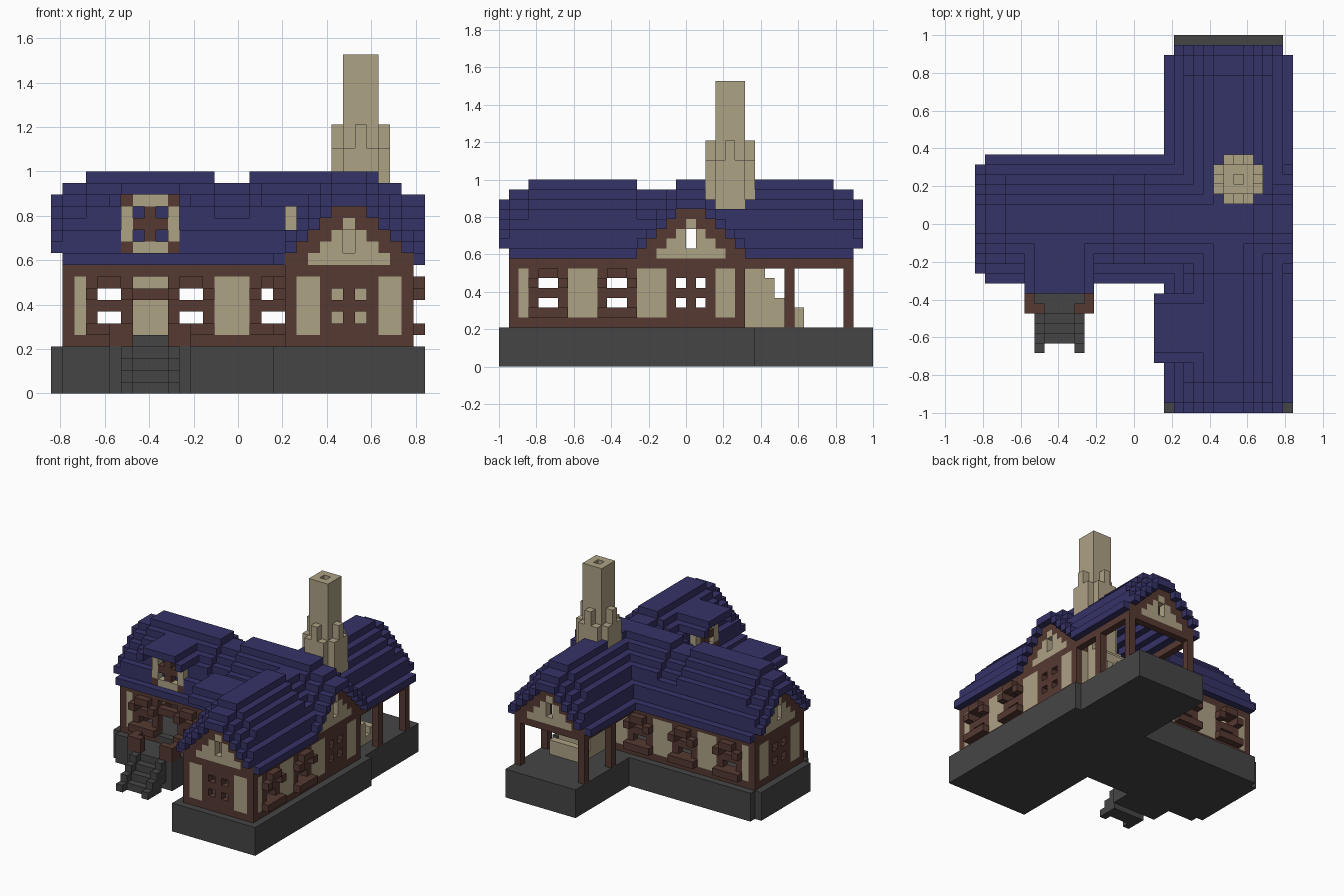
import bpy, bmesh, math
from mathutils import Vector

if "Cube" in bpy.data.objects:
    bpy.data.objects.remove(bpy.data.objects["Cube"])

UNIT = 1 / 19
grid = {}  # block position -> part name


def put(part, x, y, z):
    """Fill a box of blocks; each range is (start, end). A part of None removes blocks."""
    for i in range(*x):
        for j in range(*y):
            for k in range(*z):
                if part:
                    grid[i, j, k] = part
                else:
                    grid.pop((i, j, k), None)


def side(along_x, pos, out):
    """Return a filler for a wall plane: t runs along the wall, d points outwards."""
    def fill(part, t, z, d=(0, 1)):
        for n in range(*d):
            p = pos + out * n
            if along_x:
                put(part, t, (p, p + 1), z)
            else:
                put(part, (p, p + 1), t, z)
    return fill


# Roof: two crossing stepped vaults, thicker in the swollen parts
def under(j):
    return 11 + min(j, 12 - j, 5)


def main_level(y):
    if y in (-19, 17):
        return 0
    return 1 if y < -16 or -5 <= y < -1 or y > 14 else 2


def cross_level(x):
    if x in (-16, 14, 15):
        return 0
    return 1 if x < -13 or -2 <= x < 1 or x > 11 else 2


def vault(place, start, end, level):
    for u in range(start, end):
        k = level(u)
        for j in range(13):
            i = min(j, 12 - j)
            if i or k:
                top = 12 + min(i, 5) + min(k, i)
                place("roof", u, j, under(j), top)


def hollow(place, start, end):
    for u in range(start, end):
        for j in range(1, 12):
            place(None, u, j, 11, under(j))


def main_place(part, u, j, low, top):
    put(part, (3 + j, 4 + j), (u, u + 1), (low, top))


def cross_place(part, u, j, low, top):
    put(part, (u, u + 1), (j - 6, j - 5), (low, top))


vault(main_place, -19, 18, main_level)
vault(cross_place, -16, 16, cross_level)
hollow(main_place, -18, 17)
hollow(cross_place, -15, 16)


# Gables: timber edge, plaster infill, narrow slot
def gable(place, u):
    for j in range(1, 12):
        place("timber_walls", u, j, 11, under(j))
        place("plaster_panels", u, j, 11, max(11, under(j) - 2))
    place("plaster_panels", u, 6, 11, 15)
    place(None, u, 6, 12, 14)


for u in (-18, 16):
    gable(main_place, u)
for u in (-15, 14):
    gable(cross_place, u)


# Walls
def wall(fill, a, b, panels, windows):
    fill("timber_walls", (a, b), (4, 11))
    for p in panels:
        fill("plaster_panels", p, (5, 10))
    for s, e in windows:
        for z in (6, 8):
            fill(None, (s, e), (z, z + 1))
        if e - s > 1:
            fill("window_frames", (s - 1, e + 1), (5, 6), (1, 2))
            fill("window_frames", (s, e), (9, 10), (1, 2))
            for t in (s - 1, e):
                fill("window_frames", (t, t + 1), (8, 9), (1, 2))


def end_wall(fill, a):
    wall(fill, a, a + 11, [(a + 1, a + 3), (a + 8, a + 10)],
         [(a + 4, a + 5), (a + 6, a + 7)])


front_panels = [(-17, -16), (-12, -9)]
front_windows = [(-15, -13), (-8, -6)]
wing_panels = [(-14, -13), (-2, 1)]
wing_windows = [(-12, -10), (-5, -3), (2, 4)]
wall(side(False, 14, 1), -18, 6, front_panels + [(-5, -2), (3, 5)],
     front_windows + [(-1, 0), (1, 2)])
wall(side(True, -5, -1), -15, 5, wing_panels, wing_windows)
wall(side(True, 5, 1), -15, 5, wing_panels + [(-9, -6)], wing_windows)
wall(side(False, 4, -1), -18, -4, front_panels, front_windows)
wall(side(True, 5, 1), 4, 15, [(5, 14)], [])
end_wall(side(True, -18, -1), 4)
end_wall(side(False, -15, -1), -5)

# Doorway with transom and stone sill
put(None, (-9, -6), (-5, -4), (5, 10))
put("timber_walls", (-9, -6), (-5, -4), (8, 9))
put("foundation", (-9, -6), (-5, -4), (4, 5))

# Foundation
put("foundation", (3, 16), (-19, 7), (0, 4))
put("foundation", (4, 15), (7, 19), (0, 4))
put("foundation", (-15, 3), (-6, 7), (0, 4))
put("foundation", (-16, -15), (-5, 6), (0, 4))
put("foundation", (-11, -4), (-9, -6), (0, 4))

# Front steps with stringers, and the entrance railings
for i in range(4):
    put("front_steps", (-9, -6), (i - 12, i - 10), (i, i + 1))
    for x in (-10, -6):
        put("front_steps", (x, x + 1), (i - 13, i - 10), (i, i + 1))
for x, post in ((-11, -11), (-5, -6)):
    put("railings", (x, x + 1), (-9, -7), (4, 6))
    put("railings", (post, post + 2), (-9, -8), (4, 6))


# Dormers: t runs across the face, d runs from the eave into the roof
def dormer(fill):
    fill("dormer_roofs", (1, 6), (17, 18), (-1, 5))
    for t in (0, 6):
        fill("dormer_roofs", (t, t + 1), (16, 17), (-1, 4))
    fill("roof", (1, 6), (12, 17), (2, 5))
    fill("dormer_plaster", (1, 6), (12, 17), (1, 2))
    for t in (1, 5):
        for z in (12, 16):
            fill("dormer_timber", (t, t + 1), (z, z + 1), (1, 2))
    fill("dormer_timber", (2, 5), (13, 16), (1, 2))
    for t in (2, 4):
        for z in (13, 15):
            fill(None, (t, t + 1), (z, z + 1), (1, 2))


wing_side = side(True, -6, 1)
front_side = side(False, 3, 1)
dormer(lambda part, t, z, d: wing_side(part, (t[0] - 11, t[1] - 11), z, d))
dormer(lambda part, t, z, d: front_side(part, (t[0] - 14, t[1] - 14), z, d))

# Back porch posts and beams
for x in (4, 14):
    put("porch_frame", (x, x + 1), (6, 17), (10, 11))
    for y in (10, 16):
        put("porch_frame", (x, x + 1), (y, y + 1), (4, 11))
put("porch_frame", (4, 15), (16, 17), (10, 11))

# Chimney: cross-shaped stack with a hollow shaft, and a stepped hearth behind
put("chimney", (8, 13), (3, 6), (4, 21))
put("chimney", (9, 12), (2, 7), (4, 21))
put("chimney", (8, 13), (4, 5), (4, 23))
put("chimney", (10, 11), (2, 7), (4, 23))
put("chimney", (9, 12), (3, 6), (4, 29))
put(None, (10, 11), (4, 5), (26, 29))
for y, top in ((6, 11), (7, 10), (8, 9), (9, 7), (10, 5), (11, 6)):
    put("hearth", (8, 13), (y, y + 1), (4, top))


# Materials
def material(name, rgb):
    m = bpy.data.materials.new(name)
    m.use_nodes = True
    m.diffuse_color = (*rgb, 1)
    m.node_tree.nodes["Principled BSDF"].inputs["Base Color"].default_value = (*rgb, 1)
    return m


blue = material("blue_shingle", (0.036, 0.033, 0.135))
cream = material("cream_plaster", (0.42, 0.36, 0.235))
brown = material("brown_timber", (0.092, 0.041, 0.032))
grey = material("grey_stone", (0.06, 0.06, 0.06))
colours = {
    "roof": blue, "dormer_roofs": blue,
    "plaster_panels": cream, "dormer_plaster": cream, "chimney": cream, "hearth": cream,
    "timber_walls": brown, "window_frames": brown, "railings": brown,
    "dormer_timber": brown, "porch_frame": brown,
    "foundation": grey, "front_steps": grey,
}


# Turn each part's blocks into one surface with merged flat faces
def build(part, mat):
    cells = [c for c, p in grid.items() if p == part]
    bm = bmesh.new()
    verts = {}
    for c in cells:
        for axis in range(3):
            for s in (0, 1):
                n = list(c)
                n[axis] += 2 * s - 1
                if grid.get(tuple(n)) == part:
                    continue
                ring = []
                for p, q in ((0, 0), (1, 0), (1, 1), (0, 1)):
                    v = list(c)
                    v[axis] += s
                    v[(axis + 1) % 3] += p
                    v[(axis + 2) % 3] += q
                    key = tuple(v)
                    if key not in verts:
                        verts[key] = bm.verts.new(Vector(key) * UNIT)
                    ring.append(verts[key])
                bm.faces.new(ring if s else ring[::-1])
    bmesh.ops.dissolve_limit(bm, angle_limit=math.radians(1),
                             verts=bm.verts[:], edges=bm.edges[:])
    mesh = bpy.data.meshes.new(part)
    bm.to_mesh(mesh)
    bm.free()
    mesh.materials.append(mat)
    bpy.context.collection.objects.link(bpy.data.objects.new(part, mesh))


for part, mat in colours.items():
    build(part, mat)
